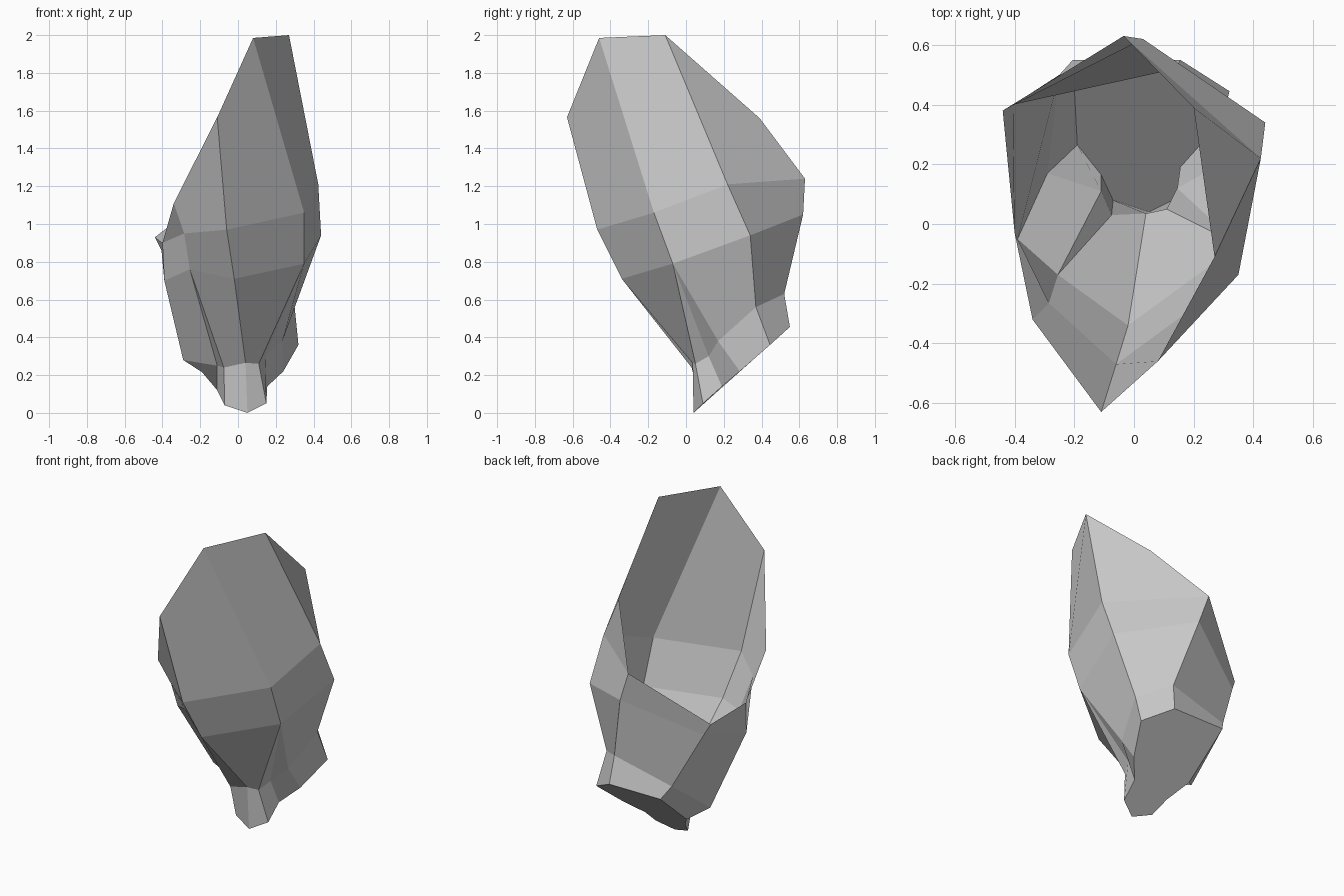
import bpy, bmesh

if "Cube" in bpy.data.objects:
    bpy.data.objects.remove(bpy.data.objects["Cube"])

# Open low-poly bud: five cross-section loops, listed from the front anticlockwise.
# The two lowest loops have ten corners, the upper ones merge some of them.
foot = [(.05, .04, 0), (.15, .09, .05), (.155, .19, .14), (.24, .285, .22), (.32, .445, .36),
        (.155, .55, .455), (-.205, .55, .455), (-.19, .265, .215), (-.11, .165, .12), (-.07, .08, .04)]
neck = [(.04, .035, .265), (.11, .05, .26), (.145, .12, .30), (.235, .17, .38), (.30, .37, .56),
        (.14, .52, .63), (-.25, .50, .53), (-.29, .17, .28), (-.11, .11, .25), (-.075, .03, .24)]
belly = [(-.02, -.34, .71), (.35, -.07, .79), (.44, .34, .94), (.03, .62, 1.05),
         (-.405, .40, .86), (-.39, -.05, .70), (-.255, -.17, .76)]
shoulder = [(-.06, -.47, .97), (.35, -.17, 1.06), (.425, .22, 1.21), (-.035, .63, 1.24),
            (-.44, .38, .93), (-.40, -.03, .90), (-.285, -.265, .95)]
# The rim shares the two low corners of the shoulder at the back left
rim = [(-.11, -.63, 1.565), (.08, -.46, 1.985), (.27, -.11, 2.0), (.20, .39, 1.56),
       shoulder[4], shoulder[5], (-.34, -.32, 1.11)]


def spread(loop):
    """Expand a seven-corner loop to ten columns by repeating merged corners."""
    return [loop[i] for i in (0, 1, 1, 1, 2, 3, 4, 5, 6, 6)]


rings = [foot, neck, spread(belly), spread(shoulder), spread(rim)]
bm = bmesh.new()
made = {}


def vert(p):
    if p not in made:
        made[p] = bm.verts.new(p)
    return made[p]


# Walls, leaving the gap open at the back where the rim dips
for level, (low, high) in enumerate(zip(rings, rings[1:])):
    for i in range(10):
        if level == 3 and i == 5:
            continue
        j = (i + 1) % 10
        corners = list(dict.fromkeys(vert(p) for p in (low[i], low[j], high[j], high[i])))
        if len(corners) > 2:
            bm.faces.new(corners)

# Slanted flat base
bm.faces.new([vert(p) for p in reversed(foot)])

mesh = bpy.data.meshes.new("bud_shell")
bm.to_mesh(mesh)
bm.free()
shell = bpy.data.objects.new("bud_shell", mesh)
bpy.context.collection.objects.link(shell)
